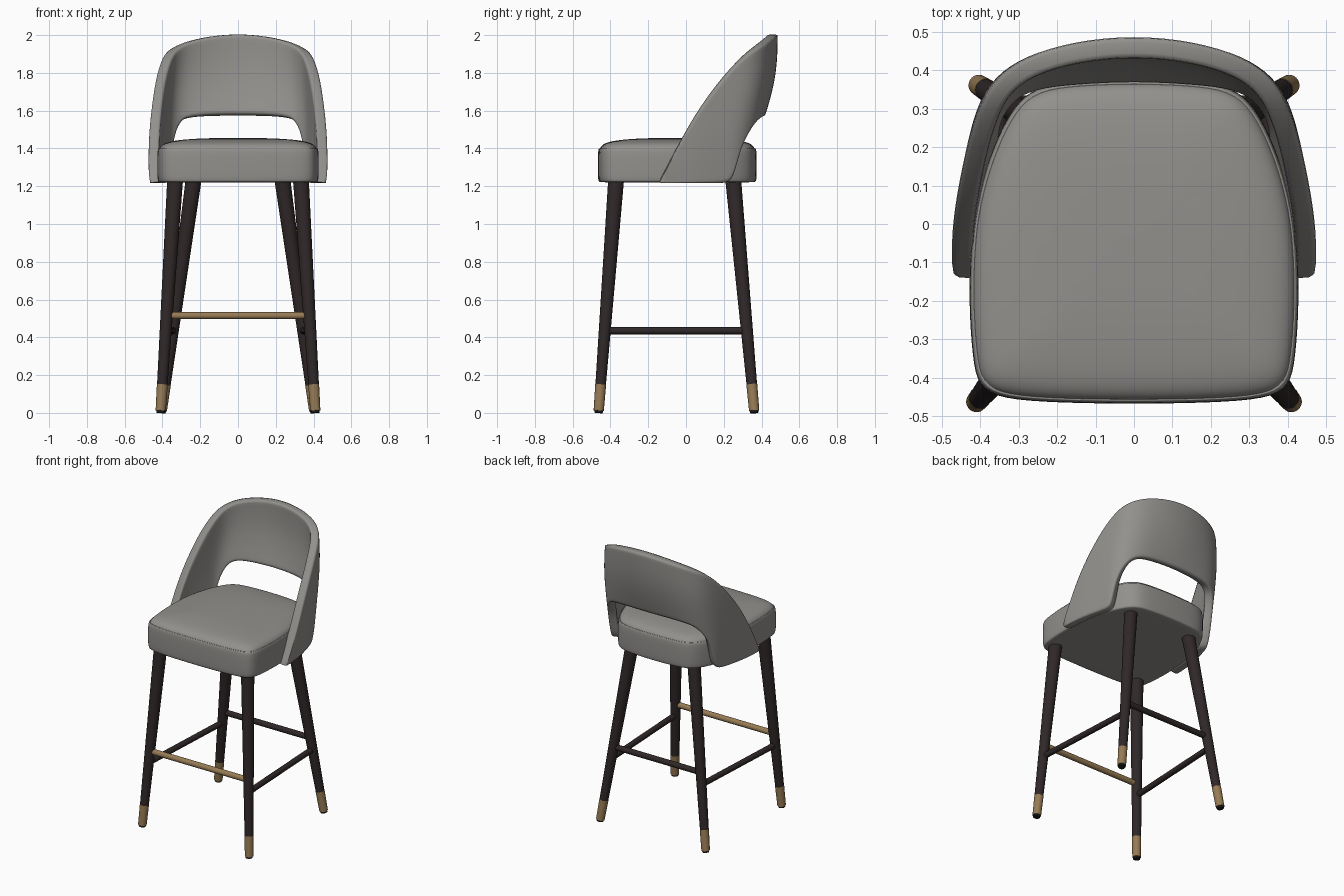
import bpy
import math
from mathutils import Vector

cube = bpy.data.objects.get("Cube")
if cube:
    bpy.data.objects.remove(cube, do_unlink=True)


def make_material(name, color):
    mat = bpy.data.materials.new(name)
    mat.use_nodes = True
    mat.diffuse_color = (*color, 1)
    shader = mat.node_tree.nodes["Principled BSDF"]
    shader.inputs["Base Color"].default_value = (*color, 1)
    shader.inputs["Roughness"].default_value = 0.6
    return mat


FABRIC = make_material("grey fabric", (0.29, 0.28, 0.265))
WOOD = make_material("dark wood", (0.03, 0.021, 0.021))
BRASS = make_material("brass", (0.31, 0.2, 0.09))
RUBBER = make_material("black rubber", (0.012, 0.011, 0.011))


def mesh_object(name, verts, faces, mat):
    mesh = bpy.data.meshes.new(name)
    mesh.from_pydata(verts, [], faces)
    mesh.materials.append(mat)
    mesh.polygons.foreach_set("use_smooth", [True] * len(mesh.polygons))
    obj = bpy.data.objects.new(name, mesh)
    bpy.context.collection.objects.link(obj)
    return obj


def subdivide(obj):
    mod = obj.modifiers.new("Smooth", "SUBSURF")
    mod.levels = mod.render_levels = 2


def rod(name, start, end, r_start, r_end, mat):
    """Round tapered bar between two points."""
    start, end = Vector(start), Vector(end)
    axis = end - start
    bpy.ops.mesh.primitive_cone_add(vertices=24, radius1=r_start, radius2=r_end,
                                    depth=axis.length, location=(start + end) / 2)
    obj = bpy.context.object
    obj.name = name
    obj.rotation_euler = axis.to_track_quat("Z", "Y").to_euler()
    obj.data.materials.append(mat)
    bpy.ops.object.shade_smooth_by_angle(angle=math.radians(40))
    return obj


# Seat cushion: half outline mirrored, then stacked as scaled rings
half = [(0, -.468), (.2, -.465), (.345, -.455), (.405, -.425), (.42, -.35),
        (.43, -.2), (.425, -.05), (.41, .06), (.375, .18), (.33, .28),
        (.275, .35), (.18, .37), (0, .377)]
outline = half + [(-x, y) for x, y in half[-2:0:-1]]
rings = [(.96, 1.22), (.99, 1.222), (1, 1.25), (1, 1.37), (.99, 1.398),
         (.978, 1.402), (.972, 1.398), (.965, 1.41), (.9, 1.433),
         (.7, 1.447), (.35, 1.456)]
CENTRE_Y = -.05
verts = [(x * s, CENTRE_Y + (y - CENTRE_Y) * s, z) for s, z in rings for x, y in outline]
n = len(outline)
faces = [(r * n + i, r * n + (i + 1) % n, (r + 1) * n + (i + 1) % n, (r + 1) * n + i)
         for r in range(len(rings) - 1) for i in range(n)]
faces += [list(range(n))[::-1], [(len(rings) - 1) * n + i for i in range(n)]]
subdivide(mesh_object("seat", verts, faces, FABRIC))

# Wraparound backrest: loft between its lower and upper edge, front tip to back centre
lower = [(.466, -.14, 1.215), (.46, 0, 1.215), (.435, .12, 1.215), (.41, .21, 1.215),
         (.402, .25, 1.23), (.395, .285, 1.38), (.375, .325, 1.47),
         (.33, .375, 1.545), (.25, .405, 1.565), (.12, .415, 1.57), (0, .42, 1.57)]
upper = [(.472, -.13, 1.24), (.475, -.04, 1.41), (.465, .05, 1.57), (.45, .13, 1.685),
         (.435, .2, 1.775), (.417, .26, 1.84), (.395, .32, 1.895),
         (.362, .375, 1.93), (.29, .435, 1.965), (.15, .477, 1.995), (0, .49, 2.007)]
ROWS = 6


def column(low, high, bulge):
    low, high = Vector(low), Vector(high)
    out = Vector((low.x, low.y, 0)).normalized()
    return [low.lerp(high, r / ROWS) + out * bulge * math.sin(math.pi * r / ROWS)
            for r in range(ROWS + 1)]


last = len(lower) - 1
cols = [column(a, b, .022 * i / last) for i, (a, b) in enumerate(zip(lower, upper))]
cols += [[Vector((-p.x, p.y, p.z)) for p in c] for c in cols[-2::-1]]
verts = [p for c in cols for p in c]
step = ROWS + 1
faces = [(c * step + r, (c + 1) * step + r, (c + 1) * step + r + 1, c * step + r + 1)
         for c in range(len(cols) - 1) for r in range(ROWS)]
backrest = mesh_object("backrest", verts, faces, FABRIC)
shell = backrest.modifiers.new("Padding", "SOLIDIFY")
shell.thickness = .055
shell.offset = -1
shell.edge_crease_inner = shell.edge_crease_outer = .45
subdivide(backrest)

# Splayed legs with brass tips and small glides
legs = {"front": (Vector((.41, -.463, 0)), Vector((.333, -.37, 1.235))),
        "rear": (Vector((.405, .362, 0)), Vector((.235, .25, 1.235)))}


def leg_point(which, z, side):
    foot, top = legs[which]
    p = foot.lerp(top, z / top.z)
    return Vector((p.x * side, p.y, z))


def leg_radius(z):
    return .026 + .013 * z


for side, word in ((1, "left"), (-1, "right")):
    for which in legs:
        for part, z0, z1, grow, mat in (("glide", 0, .014, -.004, RUBBER),
                                        ("tip", .012, .15, .001, BRASS),
                                        ("leg", .15, 1.235, 0, WOOD)):
            rod(f"{which}_{word}_{part}", leg_point(which, z0, side),
                leg_point(which, z1, side), leg_radius(z0) + grow,
                leg_radius(z1) + grow, mat)
    rod(f"{word}_stretcher", leg_point("front", .435, side),
        leg_point("rear", .435, side), .019, .019, WOOD)

# Cross bars: brass footrest in front, wooden bar behind
for which, name, mat in (("front", "footrest", BRASS), ("rear", "rear_stretcher", WOOD)):
    rod(name, leg_point(which, .515, -1), leg_point(which, .515, 1), .019, .019, mat)
